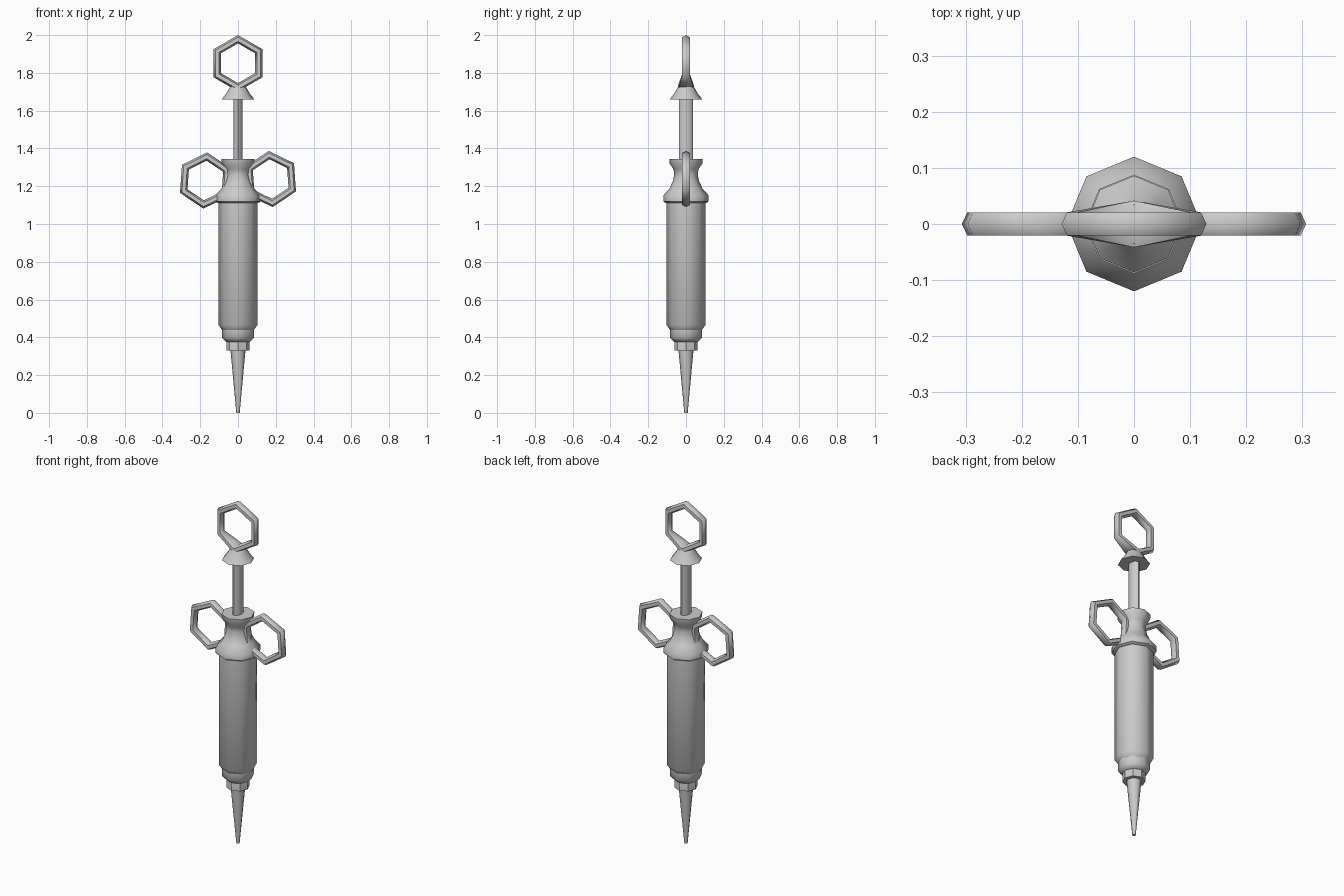
import bpy, bmesh, math
from mathutils import Matrix

if "Cube" in bpy.data.objects:
    bpy.data.objects.remove(bpy.data.objects["Cube"])


def finish(bm, name, angle):
    bmesh.ops.recalc_face_normals(bm, faces=bm.faces)
    mesh = bpy.data.meshes.new(name)
    bm.to_mesh(mesh)
    bm.free()
    ob = bpy.data.objects.new(name, mesh)
    bpy.context.collection.objects.link(ob)
    bpy.ops.object.select_all(action='DESELECT')
    ob.select_set(True)
    bpy.context.view_layer.objects.active = ob
    bpy.ops.object.shade_smooth_by_angle(angle=math.radians(angle))
    return ob


def turned(name, profile, squash=(1, 1), sides=8, angle=50):
    """Closed turned part from (radius, z) pairs."""
    bm = bmesh.new()
    rings = []
    for r, z in profile:
        rings.append([bm.verts.new((r * squash[0] * math.cos(math.tau * i / sides),
                                    r * squash[1] * math.sin(math.tau * i / sides), z))
                      for i in range(sides)])
    for a, b in zip(rings, rings[1:]):
        for i in range(sides):
            j = (i + 1) % sides
            bm.faces.new((a[i], a[j], b[j], b[i]))
    bm.faces.new(rings[0])
    bm.faces.new(rings[-1])
    return finish(bm, name, angle)


def hex_ring(name, centre, tilt=0, bottom_width=1):
    """Six-sided finger ring in the xz plane, pointing up."""
    bm = bmesh.new()
    loops = []
    for i in range(6):
        a = math.radians(90 + 60 * i)
        wide = bottom_width if i == 3 else 1
        loop = []
        for k in range(6):
            t = math.tau * k / 6
            r = 0.127 + 0.022 * math.cos(t)
            loop.append(bm.verts.new((r * math.cos(a), 0.024 * wide * math.sin(t), r * math.sin(a))))
        loops.append(loop)
    for i in range(6):
        a, b = loops[i], loops[(i + 1) % 6]
        for k in range(6):
            m = (k + 1) % 6
            bm.faces.new((a[k], a[m], b[m], b[k]))
    bm.transform(Matrix.Translation((centre[0], 0, centre[1])) @ Matrix.Rotation(math.radians(tilt), 4, 'Y'))
    return finish(bm, name, 62)


# Needle and its stepped mount
turned("needle", [(0.009, 0), (0.04, 0.335)])
turned("needle_nut", [(0.062, 0.33), (0.062, 0.38), (0.058, 0.395)], angle=30)
turned("lower_collar", [(0.062, 0.375), (0.085, 0.397), (0.085, 0.445)])

# Barrel
turned("barrel", [(0.085, 0.44), (0.103, 0.465), (0.103, 1.12)])

# Flange and waisted neck
turned("neck", [(0.108, 1.112), (0.12, 1.12), (0.12, 1.152), (0.088, 1.187), (0.07, 1.225),
                (0.062, 1.26), (0.066, 1.29), (0.086, 1.318), (0.088, 1.345)])

# Plunger with flared thumb piece
turned("plunger_rod", [(0.038, 1.30), (0.038, 1.68)], squash=(0.64, 1))
turned("thumb_flare", [(0.086, 1.66), (0.063, 1.69), (0.047, 1.718), (0.034, 1.738)])
hex_ring("thumb_ring", (0, 1.851), bottom_width=2)

# Finger rings either side of the neck
for side, label in ((-1, "left"), (1, "right")):
    hex_ring(label + "_finger_ring", (side * 0.173, 1.234 + side * 0.004), tilt=-side * 4)
